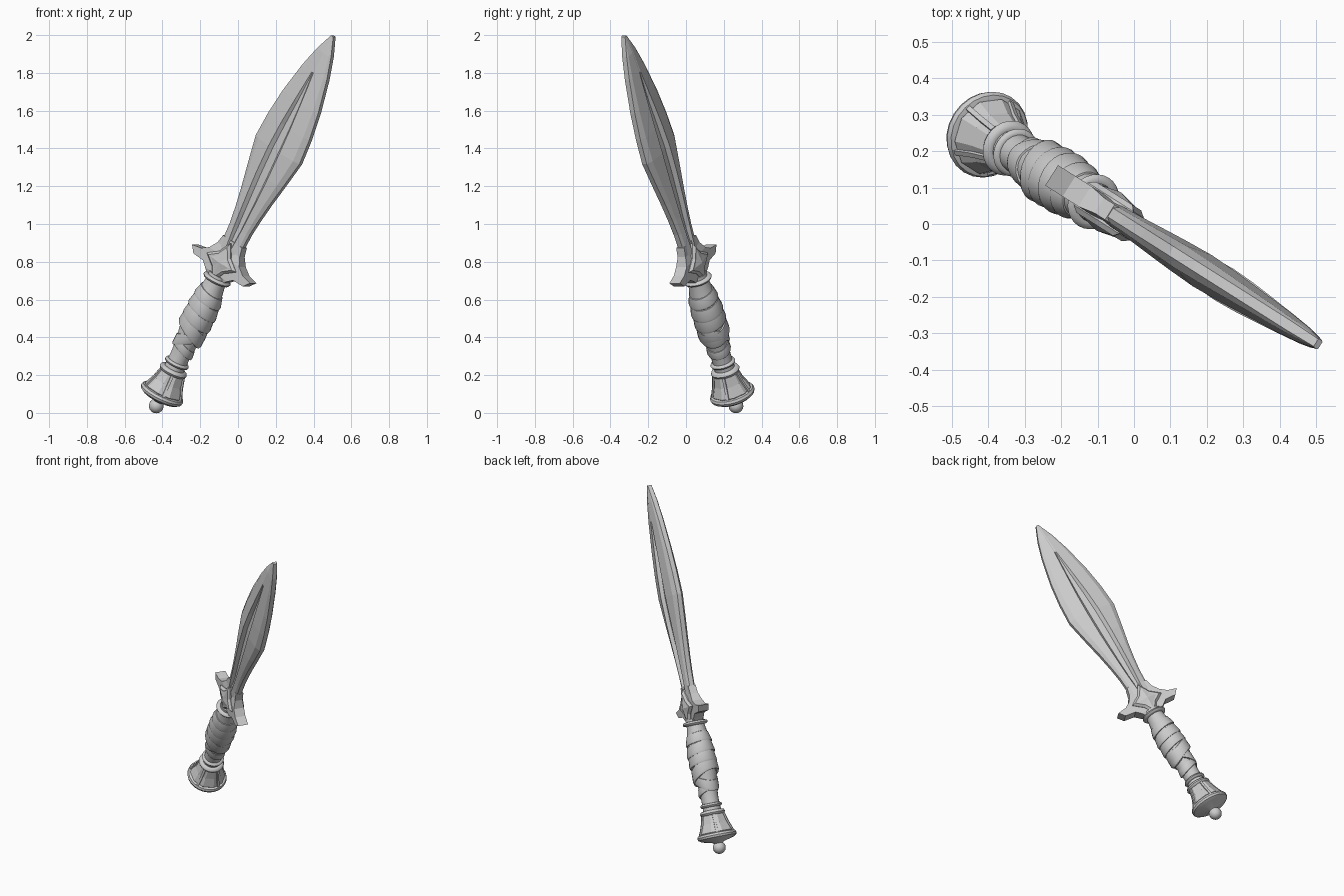
import bpy, math
from mathutils import Matrix, Vector

if "Cube" in bpy.data.objects:
    bpy.data.objects.remove(bpy.data.objects["Cube"])

# Local frame: X across the blade, Y through its thickness, Z along the dagger
h = Vector((0.845, -0.535, 0))
n = Vector((0.535, 0.845, 0))
up = Vector((0, 0, 1))
w = h * 0.870 - up * 0.493
a = h * 0.493 + up * 0.870
o = h * -0.507 + n * -0.008 + up * 0.037
FRAME = Matrix((w, n, a)).transposed().to_4x4()
FRAME.translation = o


def make(name, verts, faces, angle=None):
    me = bpy.data.meshes.new(name)
    me.from_pydata(verts, [], faces)
    ob = bpy.data.objects.new(name, me)
    bpy.context.collection.objects.link(ob)
    me.transform(FRAME)
    bpy.ops.object.select_all(action='DESELECT')
    ob.select_set(True)
    bpy.context.view_layer.objects.active = ob
    bpy.ops.object.mode_set(mode='EDIT')
    bpy.ops.mesh.select_all(action='SELECT')
    bpy.ops.mesh.normals_make_consistent(inside=False)
    bpy.ops.object.mode_set(mode='OBJECT')
    if angle:
        bpy.ops.object.shade_smooth_by_angle(angle=math.radians(angle))
    return ob


def loft(name, rings, closed=False, angle=None):
    """Bridge equal-sized rings; cap the ends unless closed."""
    k, m = len(rings[0]), len(rings)
    verts = [p for r in rings for p in r]
    faces = [(i * k + j, i * k + (j + 1) % k,
              (i + 1) % m * k + (j + 1) % k, (i + 1) % m * k + j)
             for i in range(m if closed else m - 1) for j in range(k)]
    if not closed:
        faces += [tuple(range(k)), tuple(range((m - 1) * k, m * k))]
    return make(name, verts, faces, angle)


def lathe(name, profile, sides, angle=None):
    return loft(name, [[(r * math.cos(2 * math.pi * j / sides),
                         r * math.sin(2 * math.pi * j / sides), z)
                        for j in range(sides)] for r, z in profile], angle=angle)


def torus(name, z, r, tube, tall):
    rings = []
    for i in range(28):
        b = 2 * math.pi * i / 28
        rings.append([((r + tube * math.cos(c)) * math.cos(b),
                       (r + tube * math.cos(c)) * math.sin(b),
                       z + tall * math.sin(c))
                      for c in [2 * math.pi * q / 8 for q in range(8)]])
    return loft(name, rings, True, 50)


# Pommel: ball, faceted bell, rim and ribs
lathe("pommel_ball", [(0.039 * math.sin(q * math.pi / 10) + 0.0005,
                       -0.039 * math.cos(q * math.pi / 10)) for q in range(11)], 16, 40)
lathe("pommel_base", [(0.02, 0.02), (0.035, 0.033), (0.10, 0.05), (0.118, 0.062),
                      (0.122, 0.075), (0.116, 0.088), (0.10, 0.092)], 24, 35)
lathe("pommel_bell", [(0.10, 0.08), (0.108, 0.095), (0.084, 0.15), (0.068, 0.21)], 10)
for i in range(5):
    b = 2 * math.pi * (i + 0.25) / 5
    rad, tan = Vector((math.cos(b), math.sin(b), 0)), Vector((-math.sin(b), math.cos(b), 0))
    loft("pommel_rib", [[rad * (r + dr) + tan * s + Vector((0, 0, z))
                         for dr, s in ((-0.02, -0.009), (0.005, -0.007), (0.005, 0.007), (-0.02, 0.009))]
                        for r, z in ((0.107, 0.09), (0.084, 0.15), (0.069, 0.205))])
torus("pommel_lower_ring", 0.215, 0.058, 0.020, 0.017)
torus("pommel_upper_ring", 0.262, 0.054, 0.014, 0.012)

# Grip core
GRIP = [(0.056, 0.20), (0.053, 0.30), (0.058, 0.38), (0.071, 0.45), (0.078, 0.54),
        (0.075, 0.62), (0.066, 0.69), (0.056, 0.75), (0.055, 0.80)]
lathe("grip", GRIP, 20, 40)
torus("grip_collar", 0.772, 0.060, 0.018, 0.013)


def grip_radius(z):
    for (r0, z0), (r1, z1) in zip(GRIP, GRIP[1:]):
        if z <= z1:
            return r0 + (r1 - r0) * (z - z0) / (z1 - z0)
    return GRIP[-1][0]


# Leather bands: tilted straps following the grip, each flaring at its lower edge
def band(z, width, tilt, turn, lift):
    rings = []
    for i in range(24):
        b = 2 * math.pi * i / 24
        c = z + tilt * math.cos(b - turn)
        sec = []
        for dz, dr in ((-0.5, -0.012), (-0.5, lift), (-0.35, lift + 0.003),
                       (0.4, lift * 0.5), (0.5, -0.012)):
            zz = c + dz * width
            r = grip_radius(zz) + dr
            sec.append((r * math.cos(b), r * math.sin(b), zz))
        rings.append(sec)
    loft("grip_band", rings, True, 35)


for z, width, tilt, turn, lift in ((0.36, 0.05, 0.025, 3.6, 0.007), (0.42, 0.07, 0.04, 0.3, 0.010),
                                   (0.475, 0.085, 0.045, 3.6, 0.014), (0.545, 0.075, 0.022, 3.3, 0.009),
                                   (0.61, 0.075, 0.02, 3.5, 0.009), (0.675, 0.065, 0.016, 3.2, 0.008)):
    band(z, width, tilt, turn, lift)

# Guard: concave plate with swept, square-cut arms
half = [(0.055, 0.775), (0.078, 0.80), (0.108, 0.825), (0.178, 0.828), (0.208, 0.864),
        (0.150, 0.876), (0.108, 0.905), (0.080, 0.95), (0.068, 1.0)]
right, left = half, [(-x, z) for x, z in half]
verts, k = [], len(half)
for y in (-0.033, 0.033):
    verts += [(x, y * (1 if 0.79 < z < 0.94 else 0.75), z) for side in (left, right) for x, z in side]
faces = []
for i in range(k - 1):
    for s in (0, 2 * k):
        faces.append((s + i, s + i + 1, s + k + i + 1, s + k + i))
    for s in (0, k):
        faces.append((s + i, s + i + 1, s + 2 * k + i + 1, s + 2 * k + i))
for i in (0, k - 1):
    faces.append((i, k + i, 3 * k + i, 2 * k + i))
make("guard", verts, faces)

# Four-pointed star boss: raised frame and inner gem on both faces
def star(name, rx, rz, waist, base, top, inner):
    pts = []
    for i in range(16):
        b = i * math.pi / 8
        f = (1, 0.5 + waist * 0.5, waist, 0.5 + waist * 0.5)[i % 4]
        f = f if i % 4 in (0, 2) else f * 0.86
        pts.append((rx * f * math.cos(b), rz * f * math.sin(b)))
    for sy in (-1, 1):
        loft(name, [[(x * q, sy * y, 0.873 + z * q) for x, z in pts]
                    for q, y in ((1, 0), (1, base), (inner, top))])


star("star_frame", 0.105, 0.115, 0.56, 0.036, 0.050, 0.80)
star("star_gem", 0.062, 0.082, 0.60, 0.050, 0.062, 0.04)

# Blade: blunt edge, bevel, flat and sunken central fuller
# each row: height, half width, edge, ridge thickness, fuller half width
BLADE = [(0.92, 0.074, 0.014, 0.032, 0.010), (1.00, 0.066, 0.014, 0.033, 0.016),
         (1.08, 0.070, 0.014, 0.035, 0.022), (1.17, 0.082, 0.014, 0.038, 0.027),
         (1.28, 0.101, 0.014, 0.042, 0.032), (1.40, 0.126, 0.014, 0.046, 0.036),
         (1.56, 0.157, 0.014, 0.050, 0.036), (1.70, 0.148, 0.014, 0.047, 0.030),
         (1.85, 0.127, 0.014, 0.041, 0.018), (2.03, 0.087, 0.014, 0.033, 0.002),
         (2.15, 0.050, 0.014, 0.026, 0.001), (2.25, 0.008, 0.012, 0.014, 0.0005)]
rings = []
for z, hw, e, th, f in BLADE:
    floor = th - min(0.020, f * 0.9)
    q = [(hw, e), (hw * 0.80, 0.3 * e + 0.6 * th), (f + 0.004, th), (f * 0.6, floor)]
    top = q + [(-x, y) for x, y in reversed(q)]
    rings.append([(x, y, z) for x, y in top] + [(x, -y, z) for x, y in reversed(top)])
loft("blade", rings)
